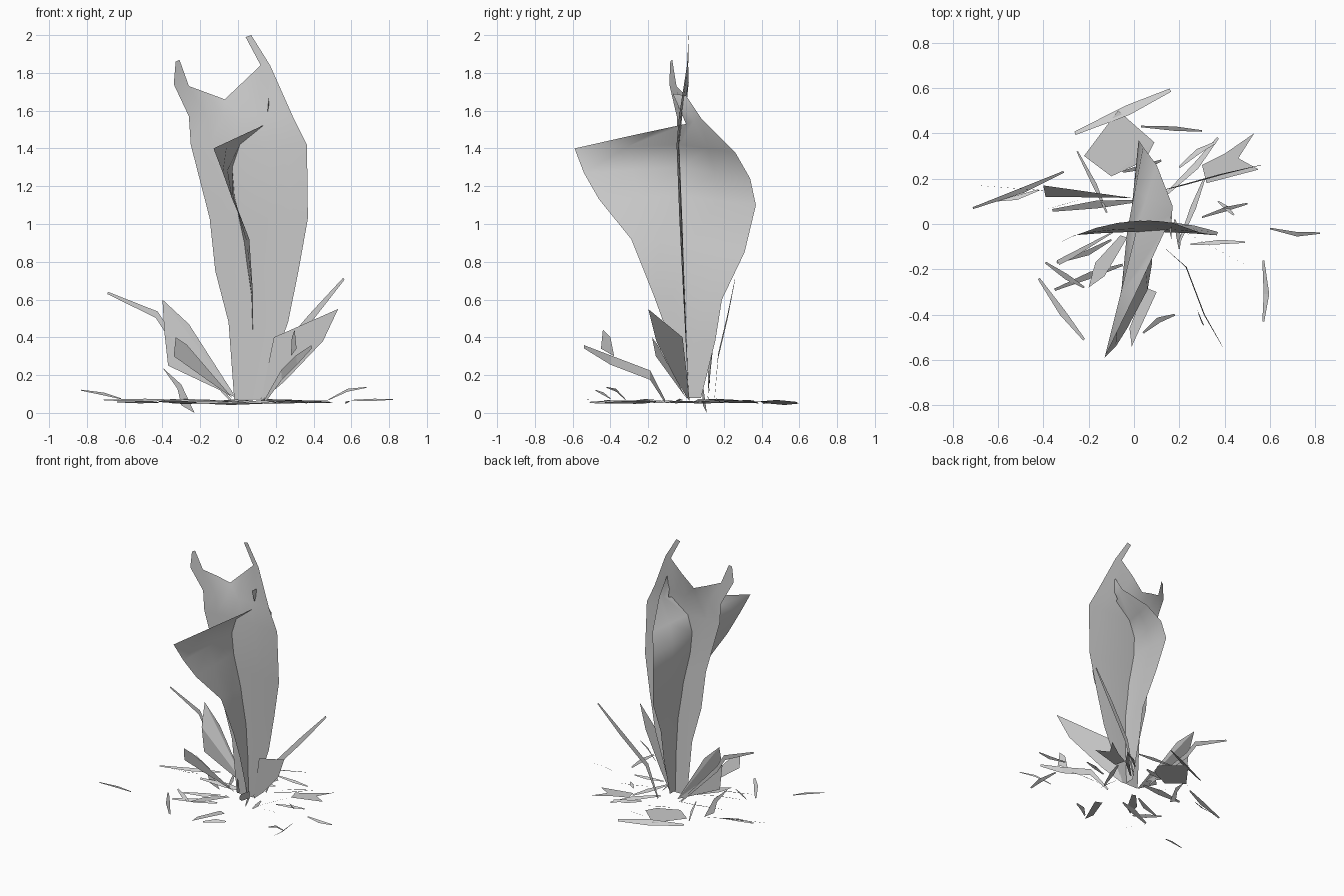
import bpy, random
from mathutils import Vector
random.seed(4)


def make(name, verts, faces, smooth=False):
    me = bpy.data.meshes.new(name)
    me.from_pydata([tuple(v) for v in verts], [], faces)
    me.update()
    ob = bpy.data.objects.new(name, me)
    bpy.context.collection.objects.link(ob)
    if smooth:
        me.polygons.foreach_set("use_smooth", [True] * len(me.polygons))
    return ob


def grid_faces(rows, cols):
    return [(r * cols + c, r * cols + c + 1, (r + 1) * cols + c + 1, (r + 1) * cols + c)
            for r in range(rows - 1) for c in range(cols - 1)]


def blade(name, pts):
    # flat leaf: fan from its first (base) point
    make(name, pts, [(0, i, i + 1) for i in range(1, len(pts) - 1)])


def strip(name, path, width, side):
    # narrow ribbon along a path, tapering at both ends
    verts, n, s = [], len(path), Vector(side).normalized()
    for i, p in enumerate(path):
        w = width * (0.35 if i in (0, n - 1) else 1) / 2
        verts += [Vector(p) - s * w, Vector(p) + s * w]
    make(name, verts, grid_faces(n, 2))


# Broad cupped sheet facing the front, leaning forward then back at the crown
def cup(x, z, lean=.015, bend=.68):
    return (x, lean - bend * (x - 0.05) ** 2, z)

# rows: z, left x, right x, lean, bend
levels = [(.07, -.02, .12, .015, .1), (.48, -.05, .265, .0, .15), (.75, -.12, .32, -.01, .15),
          (1.03, -.15, .37, -.02, .15), (1.42, -.25, .365, -.035, .15), (1.57, -.26, .29, -.02, .3)]
verts = [cup(l + (r - l) * c / 6, z, lean, bend) for z, l, r, lean, bend in levels for c in range(7)]
crown = [(-.34, 1.74), (-.26, 1.73), (-.165, 1.695), (-.07, 1.66),
         (.025, 1.75), (.12, 1.84), (.17, 1.84)]
verts += [cup(*p) for p in crown]
faces = grid_faces(7, 7)
k = len(verts)
verts += [cup(*p) for p in [(-.31, 1.87), (-.33, 1.86), (.07, 2.0), (.04, 1.99)]]
faces += [(42, 43, k, k + 1), (47, 48, k + 2, k + 3)]
make("front_sheet", verts, faces, True)

# Crossing sheet running front to back: front edge, middle, back edge per row
rows = [
    [(.08, .0, .08), (.08, .04, .08), (.08, .08, .08)],
    [(.08, -.09, .40), (.08, .04, .40), (.08, .155, .38)],
    [(.08, -.17, .62), (.07, .03, .62), (.08, .19, .60)],
    [(.06, -.29, .92), (.03, .02, .90), (.06, .31, .85)],
    [(-.03, -.46, 1.13), (-.02, -.03, 1.15), (.02, .37, 1.10)],
    [(-.08, -.54, 1.27), (-.03, -.03, 1.30), (.04, .34, 1.24)],
    [(-.13, -.59, 1.40), (.01, -.03, 1.42), (.10, .26, 1.38)],
    [(.02, -.28, 1.47), (.15, 0, 1.53), (.17, .08, 1.56)]]
verts = []
for a, b, c in rows:
    a, b, c = Vector(a), Vector(b), Vector(c)
    verts += [a, a.lerp(b, .5), b, b.lerp(c, .5), c]
faces = grid_faces(8, 5)
k = len(verts)
verts += [Vector((.165, 0, 1.68)), Vector((.165, -.07, 1.69))]
faces.append((k - 3, k - 2, k - 1, k, k + 1))
make("cross_sheet", verts, faces, True)

# Standing side leaves
blade("left_leaf", [(-.01, .115, .08), (-.37, .12, .25), (-.39, .12, .43),
                    (-.40, .17, .60), (-.26, .15, .47)])
blade("right_leaf", [(.12, .02, .06), (.25, -.05, .17), (.45, -.157, .38),
                     (.53, -.20, .55), (.19, -.018, .40)])
blade("small_left_leaf", [(-.03, 0, .08), (-.34, -.16, .30), (-.33, -.18, .40), (-.27, -.15, .36)])
blade("low_left_leaf", [(-.23, .11, .0), (-.30, .09, .04), (-.33, .08, .17),
                        (-.40, .06, .24), (-.30, .09, .15)])
blade("small_right_leaf", [(.28, -.38, .30), (.31, -.45, .34), (.30, -.44, .44), (.285, -.40, .40)])

# Stalks
up = (.3, 0, 1)
strip("left_stalk", [(-.69, .17, .635), (-.43, .15, .52), (-.36, .14, .41), (-.04, .12, .07)], .035, up)
strip("right_stalk", [(.56, .26, .71), (.39, .22, .51), (.21, .17, .30), (.13, .15, .06)], .035, (-.6, 0, .8))
strip("front_stalk", [(.39, -.54, .35), (.31, -.40, .28), (.23, -.19, .20), (.14, -.11, .06)], .05, (-.1, 0, 1))

# Tilted litter strips on the ground: (x1, y1, x2, y2, width)
litter = [
    (-.26, .40, .16, .59, .045), (.03, .43, .30, .41, .02), (-.71, .07, -.31, .23, .025),
    (-.64, .10, -.42, .15, .02), (-.36, .06, 0, .10, .035), (-.05, .23, .12, .28, .025),
    (-.25, .32, -.12, .05, .02), (-.34, -.17, -.10, -.07, .025), (-.35, -.29, -.05, -.18, .03),
    (-.39, -.17, -.22, -.28, .025), (-.42, -.24, -.22, -.51, .03), (.04, -.48, .18, -.40, .025),
    (.25, -.09, .49, -.08, .02), (.30, .03, .50, .09, .02), (.37, .10, .44, .04, .02),
    (.13, .12, .37, .38, .03), (.20, .25, .36, .36, .025), (.20, -.08, .31, .20, .025),
    (.57, -.16, .57, -.43, .025), (.60, -.02, .82, -.04, .02), (.18, .02, .20, -.11, .02)]
for i, (x1, y1, x2, y2, w) in enumerate(litter):
    a = Vector((x1, y1, .06 + random.uniform(-.008, .012)))
    b = Vector((x2, y2, .06 + random.uniform(-.008, .012)))
    side = Vector((a.y - b.y, b.x - a.x, 0)).normalized()
    mid = a.lerp(b, .55) + side * random.uniform(-.015, .015)
    strip(f"litter_strip_{i}", [a, mid, b], w * 1.15, side + Vector((0, 0, random.choice((-.6, .6)))))

# Raised upright slivers
strip("left_sliver", [(-.83, -.48, .12), (-.71, -.435, .10), (-.62, -.40, .075)], .015, (0, 0, 1))
strip("right_sliver", [(.48, -.32, .07), (.58, -.37, .12), (.68, -.42, .135)], .015, (0, 0, 1))

# Wider litter pieces
pieces = {
    "back_scrap": [(-.10, .21), (.05, .28), (.09, .36), (-.07, .50), (-.22, .30)],
    "star_scrap": [(.42, .25), (.32, .18), (.55, .24), (.46, .29), (.53, .40), (.40, .31), (.30, .26), (.32, .18)],
    "left_scrap": [(-.20, -.28), (-.13, -.23), (-.03, -.06), (-.06, -.05), (-.17, -.17)],
    "front_scrap": [(-.01, -.54), (.10, -.30), (.05, -.28), (-.02, -.46)]}
for name, pts in pieces.items():
    blade(name, [(x, y, .055 + .02 * abs(x + y - .2)) for x, y in pts])
